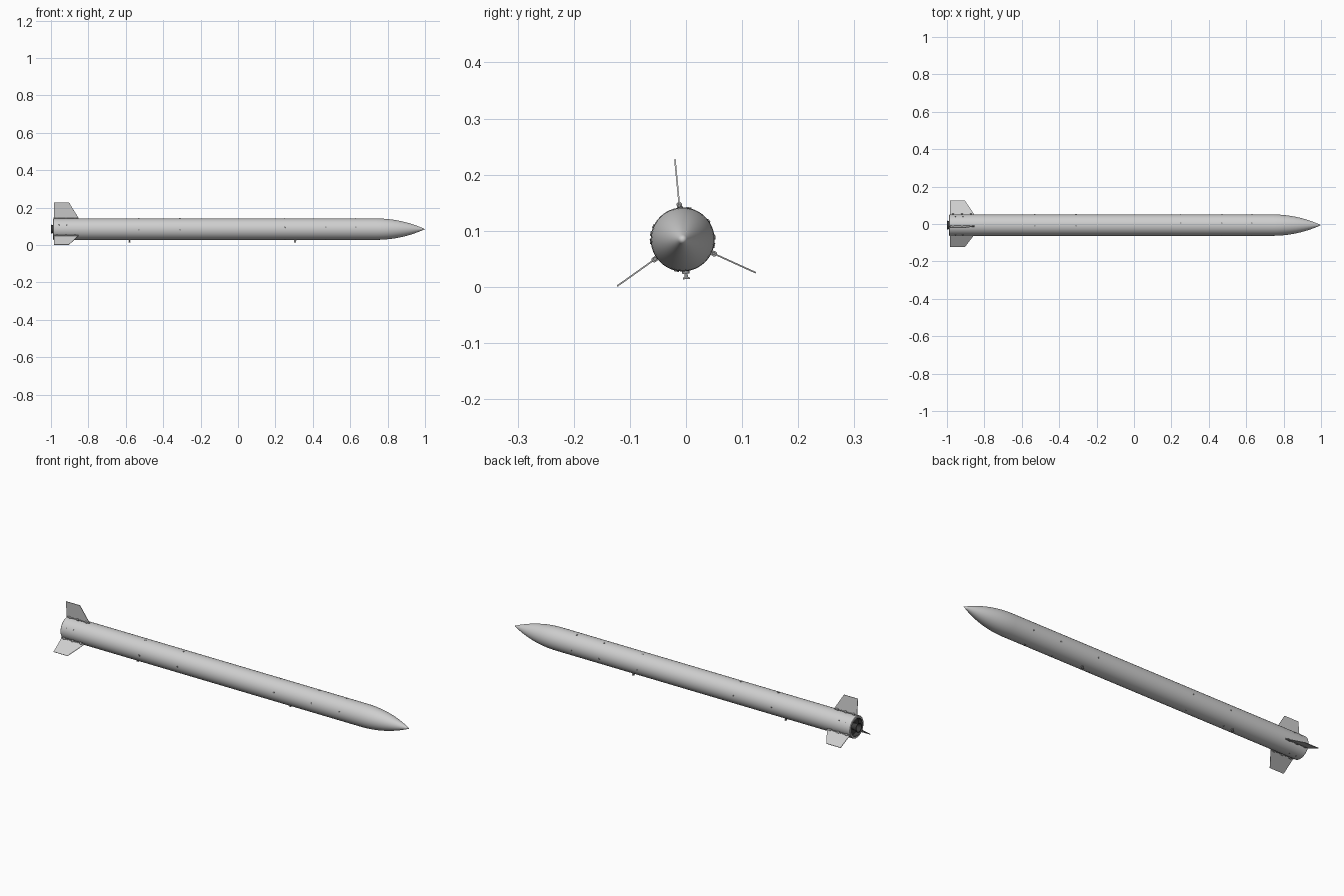
import bpy, bmesh, math
from mathutils import Matrix, Vector

cube = bpy.data.objects.get("Cube")
if cube:
    bpy.data.objects.remove(cube, do_unlink=True)

CY, CZ, R = -0.006, 0.0845, 0.057     # body axis and radius
FIN_ANGLES = (95.5, 215.5, -24.5)


def material(name, v):
    m = bpy.data.materials.new(name)
    m.use_nodes = True
    m.diffuse_color = (v, v, v, 1)
    m.node_tree.nodes["Principled BSDF"].inputs["Base Color"].default_value = (v, v, v, 1)
    return m


PAINT = material("light grey paint", 0.62)
STEEL = material("grey steel", 0.3)
DARK = material("dark metal", 0.05)


def finish(name, bm, mats, smooth=True):
    bmesh.ops.recalc_face_normals(bm, faces=bm.faces)
    me = bpy.data.meshes.new(name)
    bm.to_mesh(me)
    bm.free()
    for m in mats:
        me.materials.append(m)
    ob = bpy.data.objects.new(name, me)
    bpy.context.collection.objects.link(ob)
    if smooth:
        bpy.ops.object.select_all(action='DESELECT')
        ob.select_set(True)
        bpy.context.view_layer.objects.active = ob
        bpy.ops.object.shade_smooth_by_angle(angle=math.radians(35))
    return ob


def revolve(name, profile, mats, steps=48):
    """Spin (x, radius) points around the body axis."""
    bm = bmesh.new()
    vs = [bm.verts.new((x, CY, CZ + r)) for x, r in profile]
    es = [bm.edges.new(p) for p in zip(vs, vs[1:])]
    bmesh.ops.spin(bm, geom=vs + es, cent=(0, CY, CZ), axis=(1, 0, 0),
                   angle=math.tau, steps=steps, use_duplicate=False)
    bmesh.ops.remove_doubles(bm, verts=bm.verts, dist=1e-5)
    return finish(name, bm, mats)


def frame(x, angle, radius):
    """Place local z outwards from the body, local x along it."""
    a = math.radians(angle)
    out = Vector((0, math.cos(a), math.sin(a)))
    along = Vector((1, 0, 0))
    m = Matrix((along, out.cross(along), out)).transposed().to_4x4()
    m.translation = Vector((x, CY, CZ)) + out * radius
    return m


def add_cyl(bm, m, r, depth, segs=10):
    bmesh.ops.create_cone(bm, cap_ends=True, segments=segs, radius1=r,
                          radius2=r, depth=depth, matrix=m)


def add_box(bm, m, size):
    bmesh.ops.create_cube(bm, size=1, matrix=m @ Matrix.Diagonal((*size, 1)))


# Body tube with ogive nose and recessed tail
NOSE, TIP = 0.74, 1.0
L = TIP - NOSE
rho = (R * R + L * L) / (2 * R)
profile = [(-0.965, 0), (-0.965, 0.046), (-0.988, 0.046), (-0.988, R - 0.002), (-0.986, R)]
for i in range(15):
    d = L * i / 14
    profile.append((NOSE + d, max(0, math.sqrt(rho * rho - d * d) + R - rho)))
body = revolve("body", profile, [PAINT, DARK])
for p in body.data.polygons:
    c = p.center
    if c.x < -0.96 and math.hypot(c.y - CY, c.z - CZ) < 0.047:
        p.material_index = 1

# Exhaust nozzle
revolve("nozzle", [(-0.965, 0.015), (-0.98, 0.017), (-1.0, 0.025), (-1.0, 0.022),
                   (-0.98, 0.013), (-0.97, 0)], [DARK], 32)

# Fins, each a thin plate on a hinge
ALONG = Matrix.Rotation(math.pi / 2, 4, 'Y')
for n, ang in enumerate(FIN_ANGLES, 1):
    m = frame(0, ang, 0)
    bm = bmesh.new()
    outline = [(-0.985, 0.059), (-0.985, 0.1435), (-0.904, 0.1435), (-0.855, 0.064), (-0.855, 0.059)]
    rings = [[bm.verts.new(m @ Vector((x, s * 0.0014, r))) for x, r in outline] for s in (-1, 1)]
    for ring in rings:
        bm.faces.new(ring)
    for i in range(len(outline)):
        j = (i + 1) % len(outline)
        bm.faces.new((rings[0][i], rings[0][j], rings[1][j], rings[1][i]))
    finish(f"fin_{n}", bm, [PAINT], False)

    bm = bmesh.new()
    add_cyl(bm, frame(-0.92, ang, 0.0605) @ ALONG, 0.003, 0.132)
    for x in (-0.968, -0.92, -0.872):
        add_cyl(bm, frame(x, ang, 0.062) @ ALONG, 0.005, 0.012, 12)
        add_box(bm, frame(x, ang, 0.058), (0.012, 0.009, 0.006))
    finish(f"fin_hinge_{n}", bm, [STEEL])

# Suspension lugs under the body
for name, x in (("rear_lug", -0.58), ("front_lug", 0.305)):
    bm = bmesh.new()
    add_cyl(bm, frame(x, 275.5, 0.0585), 0.0065, 0.006, 16)
    add_box(bm, frame(x, 275.5, 0.064), (0.007, 0.006, 0.012))
    add_box(bm, frame(x, 275.5, 0.0695), (0.009, 0.012, 0.003))
    finish(name, bm, [STEEL])

# Round screw heads around the body
bm = bmesh.new()
for stations, start in (((-0.53, -0.31), 4), ((0.25, 0.47, 0.63), -11)):
    for x in stations:
        for k in range(4):
            add_cyl(bm, frame(x, start + 90 * k, R), 0.0045, 0.003, 12)
for ang in FIN_ANGLES:
    for x in (-0.955, -0.915):
        add_cyl(bm, frame(x, ang + 60, R), 0.0035, 0.003, 12)
finish("screw_heads", bm, [STEEL])
